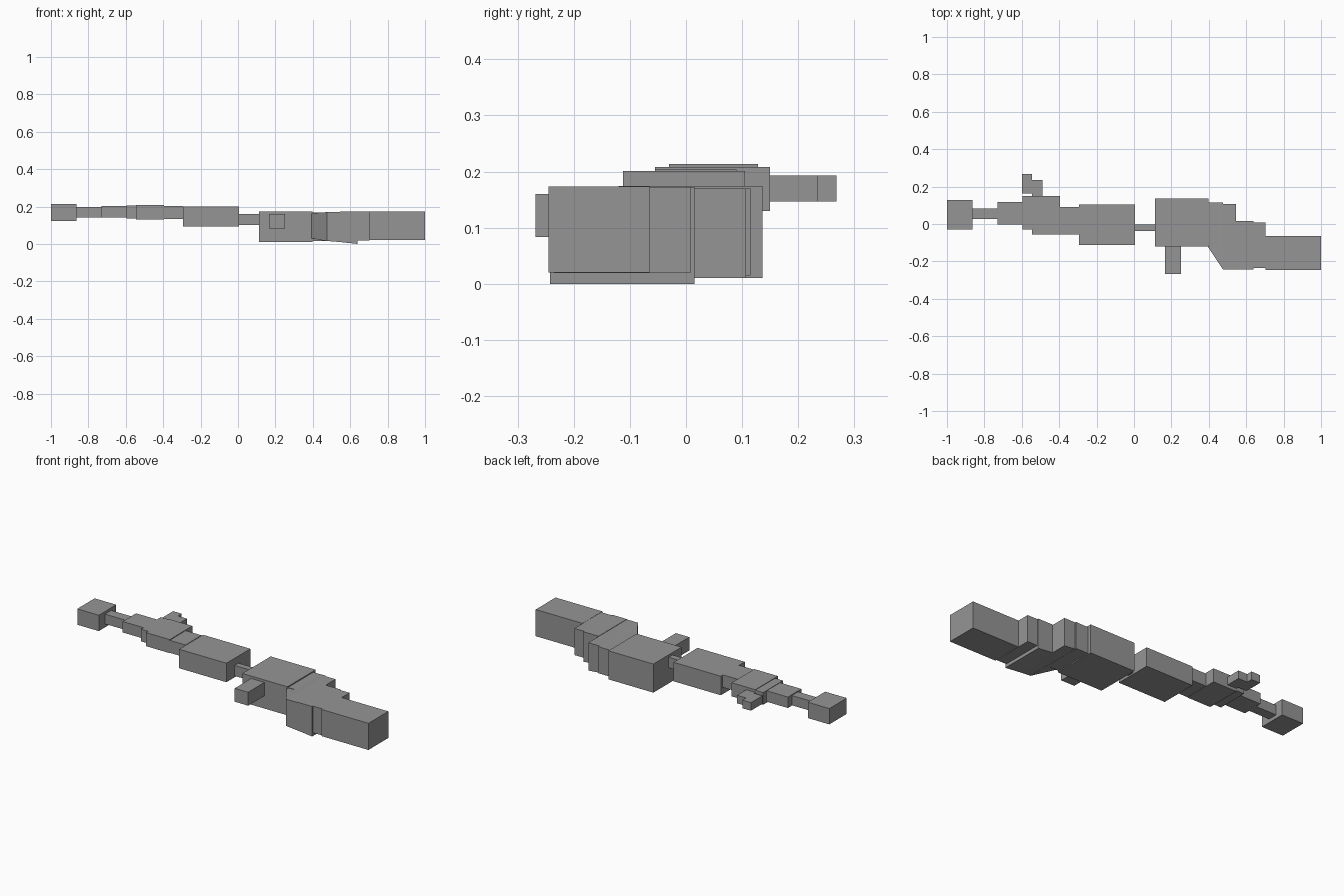
import bpy

cube = bpy.data.objects.get("Cube")
if cube:
    bpy.data.objects.remove(cube, do_unlink=True)

grey = bpy.data.materials.new("hull grey")
grey.use_nodes = True
colour = (0.3, 0.3, 0.3, 1)
grey.diffuse_color = colour
grey.node_tree.nodes["Principled BSDF"].inputs["Base Color"].default_value = colour


def block(name, x, y, z, y_end=None, z_end=None):
    """Box along x; y_end and z_end give a different section at the far end."""
    verts = []
    for px, ys, zs in ((x[0], y, z), (x[1], y_end or y, z_end or z)):
        verts += [(px, ys[0], zs[0]), (px, ys[1], zs[0]),
                  (px, ys[1], zs[1]), (px, ys[0], zs[1])]
    faces = [(0, 3, 2, 1), (4, 5, 6, 7)]
    faces += [(i, (i + 1) % 4, (i + 1) % 4 + 4, i + 4) for i in range(4)]
    mesh = bpy.data.meshes.new(name)
    mesh.from_pydata(verts, [], faces)
    mesh.materials.append(grey)
    obj = bpy.data.objects.new(name, mesh)
    bpy.context.collection.objects.link(obj)
    return obj


# Slim forward half: end block, neck and stepped modules
block("end_block", (-1, -0.863), (-0.03, 0.128), (0.122, 0.213))
block("forward_neck", (-0.863, -0.73), (0.026, 0.082), (0.142, 0.198))
block("forward_module", (-0.73, -0.595), (-0.004, 0.118), (0.14, 0.203))
block("forward_collar", (-0.595, -0.545), (-0.03, 0.15), (0.135, 0.205))
block("forward_hull", (-0.545, -0.395), (-0.055, 0.15), (0.13, 0.208))
block("forward_step", (-0.395, -0.295), (-0.055, 0.09), (0.132, 0.204))

# Small side arm and pod
block("side_arm", (-0.545, -0.488), (0.14, 0.234), (0.147, 0.193))
block("side_pod", (-0.6, -0.545), (0.163, 0.268), (0.147, 0.193))

# Middle module and thin link
block("middle_hull", (-0.295, 0.005), (-0.112, 0.105), (0.092, 0.201))
block("middle_link", (0.005, 0.112), (-0.038, -0.003), (0.1, 0.16))

# Heavy rear half
block("rear_hull", (0.112, 0.398), (-0.12, 0.136), (0.01, 0.174))
block("front_pod", (0.167, 0.252), (-0.268, -0.11), (0.083, 0.16))
block("slanted_shoulder", (0.28, 0.475), (0.05, 0.115), (0.05, 0.155),
      (-0.242, 0.115), (0.015, 0.17))
block("shoulder_infill", (0.39, 0.475), (-0.115, 0.115), (0.016, 0.168))
block("rear_band", (0.475, 0.545), (-0.242, 0.107), (0.016, 0.17),
      z_end=(0.01, 0.17))
block("rear_taper", (0.545, 0.64), (-0.242, 0.015), (0.01, 0.172),
      z_end=(0, 0.172))
block("rear_step", (0.64, 0.703), (-0.235, 0.008), (0.019, 0.172))
block("tail_block", (0.703, 1), (-0.245, -0.065), (0.02, 0.173))
